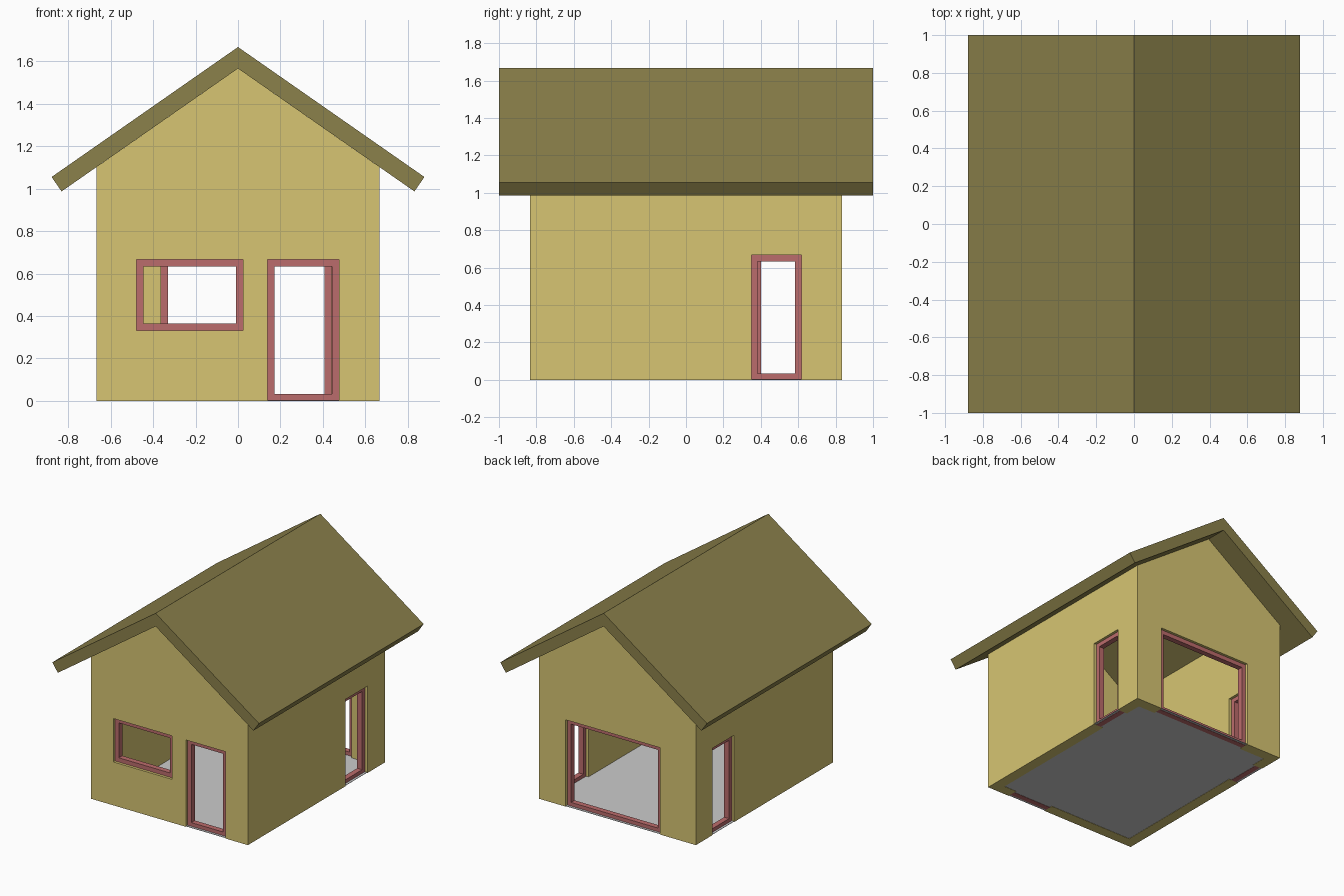
import bpy, bmesh
from mathutils import Vector

if "Cube" in bpy.data.objects:
    bpy.data.objects.remove(bpy.data.objects["Cube"])

HX, HY = 0.667, 0.833      # outer half sizes of the walls
T = 0.083                  # wall thickness
FW, FD = 0.033, 0.042      # frame bar width and depth
SLOPE = 0.697              # roof rise over run


def material(name, rgb):
    m = bpy.data.materials.new(name)
    m.diffuse_color = (*rgb, 1)
    m.use_nodes = True
    m.node_tree.nodes["Principled BSDF"].inputs["Base Color"].default_value = m.diffuse_color
    return m


WALL = material("wall_yellow", (0.68, 0.56, 0.17))
ROOF = material("roof_olive", (0.26, 0.22, 0.07))
FRAME = material("frame_red", (0.50, 0.15, 0.15))


def finish(name, bm, mat=None):
    bmesh.ops.recalc_face_normals(bm, faces=bm.faces)
    me = bpy.data.meshes.new(name)
    bm.to_mesh(me)
    bm.free()
    ob = bpy.data.objects.new(name, me)
    bpy.context.collection.objects.link(ob)
    if mat:
        me.materials.append(mat)
    return ob


def prism(name, profile, y0, y1, mat=None):
    """Extrude an x-z profile along y."""
    bm = bmesh.new()
    face = bm.faces.new([bm.verts.new((x, y0, z)) for x, z in profile])
    ext = bmesh.ops.extrude_face_region(bm, geom=[face])["geom"]
    verts = [v for v in ext if isinstance(v, bmesh.types.BMVert)]
    bmesh.ops.translate(bm, verts=verts, vec=(0, y1 - y0, 0))
    return finish(name, bm, mat)


def add_box(bm, lo, hi):
    lo, hi = Vector(lo), Vector(hi)
    vs = bmesh.ops.create_cube(bm, size=1)["verts"]
    for v in vs:
        v.co = Vector((lo[i] + (v.co[i] + 0.5) * (hi[i] - lo[i]) for i in range(3)))


def cut(target, lo, hi):
    bm = bmesh.new()
    add_box(bm, lo, hi)
    tool = finish("cutter", bm)
    tool.hide_render = True
    mod = target.modifiers.new("cut", "BOOLEAN")
    mod.operation, mod.solver, mod.object = "DIFFERENCE", "EXACT", tool
    bpy.context.view_layer.objects.active = target
    bpy.ops.object.modifier_apply(modifier=mod.name)
    bpy.data.objects.remove(tool)


def frame(name, axis, c, a0, a1, z0, z1):
    """Rectangular ring lying in a wall whose normal is the given axis."""
    bm = bmesh.new()
    outer = [(a0, z0), (a1, z0), (a1, z1), (a0, z1)]
    inner = [(a0 + FW, z0 + FW), (a1 - FW, z0 + FW), (a1 - FW, z1 - FW), (a0 + FW, z1 - FW)]

    def vert(p, d):
        return bm.verts.new((d, p[0], p[1]) if axis == "x" else (p[0], d, p[1]))
    rings = [[vert(p, c + d) for p in loop] for loop, d in
             ((outer, -FD / 2), (inner, -FD / 2), (inner, FD / 2), (outer, FD / 2))]
    for k in range(4):
        r, s = rings[k], rings[(k + 1) % 4]
        for i in range(4):
            j = (i + 1) % 4
            bm.faces.new((r[i], r[j], s[j], s[i]))
    return finish(name, bm, FRAME)


# Hollow walls with gable ends, open up to the roof
apex = 1.566
eave = apex - SLOPE * HX
walls = prism("walls", [(-HX, 0), (HX, 0), (HX, eave), (0, apex), (-HX, eave)], -HY, HY, WALL)
cut(walls, (-HX + T, -HY + T, -1), (HX - T, HY - T, 3))

# Openings and their recessed frames: name, wall normal, side, span, heights
openings = [
    ("front_window_frame", "y", -1, -0.477, 0.023, 0.333, 0.667),
    ("front_door_frame", "y", -1, 0.14, 0.475, 0.0, 0.667),
    ("back_door_frame", "y", 1, -0.362, 0.44, 0.0, 0.667),
    ("right_door_frame", "x", 1, 0.35, 0.617, 0.0, 0.667),
    ("left_door_frame", "x", -1, 0.367, 0.633, 0.0, 0.667),
]
for name, axis, side, a0, a1, z0, z1 in openings:
    half = HX if axis == "x" else HY
    c = side * (half - T / 2)
    zc = z0 if z0 > 0 else -0.1
    if axis == "x":
        cut(walls, (c - 0.1, a0, zc), (c + 0.1, a1, z1))
    else:
        cut(walls, (a0, c - 0.1, zc), (a1, c + 0.1, z1))
    frame(name, axis, c, a0, a1, z0, z1)

# Floor sheet, reaching out into the doorways
bm = bmesh.new()
add_box(bm, (-HX + 0.002, -HY + 0.002, 0.002), (HX - 0.002, HY - 0.002, 0.005))
finish("floor", bm)

# Gabled roof slab with square-cut eaves
prism("roof", [(0, 1.667), (0.878, 1.055), (0.831, 0.987), (0, apex),
               (-0.831, 0.987), (-0.878, 1.055)], -1, 1, ROOF)
